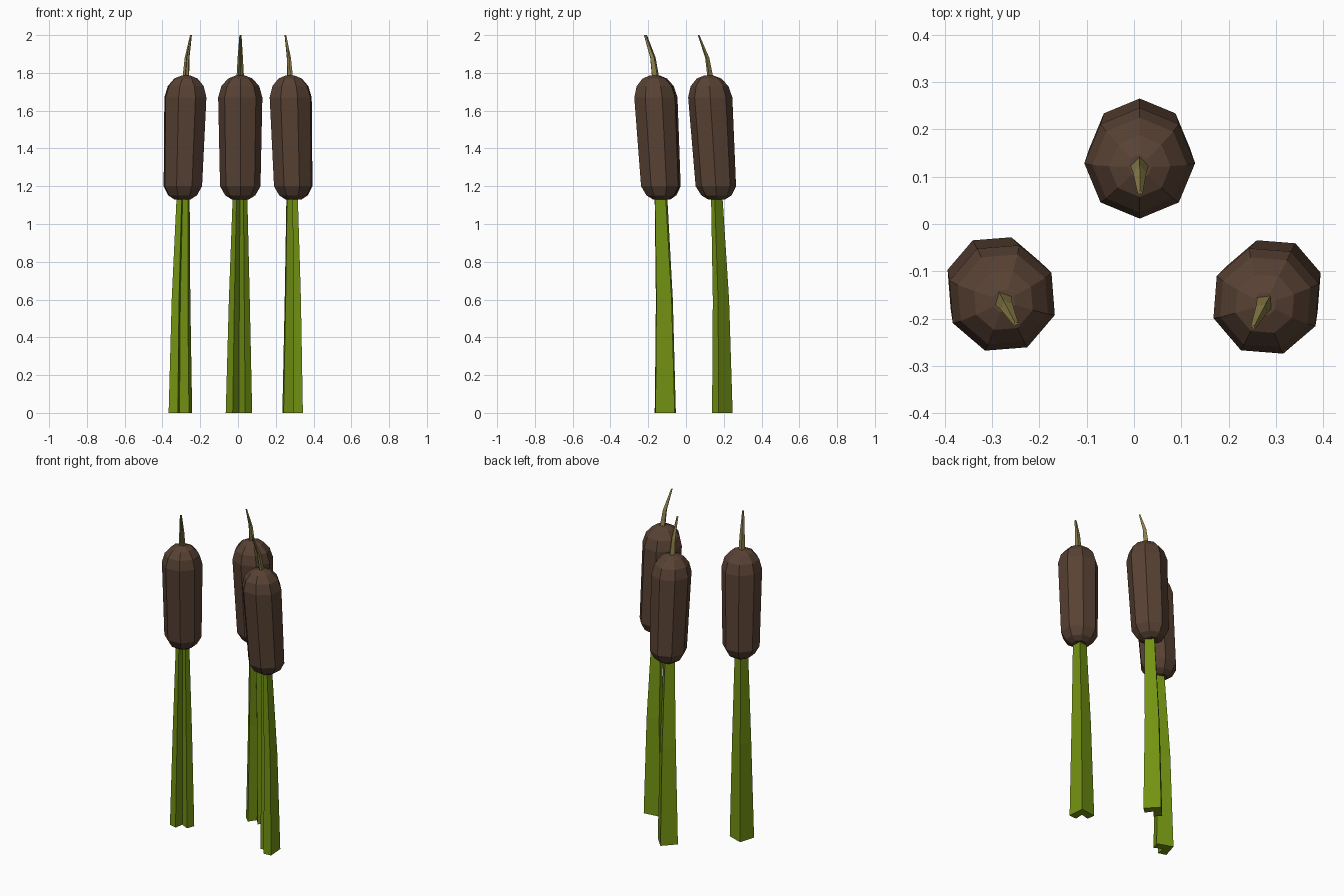
import bpy
from math import sin, cos, pi, radians
from mathutils import Matrix, Vector

if "Cube" in bpy.data.objects:
    bpy.data.objects.remove(bpy.data.objects["Cube"])


def material(name, rgb):
    m = bpy.data.materials.new(name)
    m.use_nodes = True
    m.diffuse_color = (*rgb, 1)
    m.node_tree.nodes["Principled BSDF"].inputs["Base Color"].default_value = (*rgb, 1)
    return m


GREEN = material("leaf green", (0.17, 0.29, 0.006))
BROWN = material("seed head brown", (0.098, 0.054, 0.034))
TAN = material("dry olive tan", (0.26, 0.21, 0.07))


def loft(name, section, stations, mat, place, twist=0):
    """Skin a closed cross-section along stations of (x, y, z, scale)."""
    n = len(section)
    turn = Matrix.Rotation(twist, 4, 'Z')
    verts = []
    for x, y, z, s in stations:
        for px, py in section:
            verts.append(Vector((x, y, z)) + turn @ Vector((px * s, py * s, 0)))
    faces = [list(range(n))[::-1], list(range(len(verts) - n, len(verts)))]
    for k in range(len(stations) - 1):
        for i in range(n):
            j = (i + 1) % n
            faces.append((k * n + i, k * n + j, (k + 1) * n + j, (k + 1) * n + i))
    mesh = bpy.data.meshes.new(name)
    mesh.from_pydata(verts, [], faces)
    mesh.materials.append(mat)
    obj = bpy.data.objects.new(name, mesh)
    obj.matrix_world = place
    bpy.context.collection.objects.link(obj)
    return obj


# Folded blade section (ridge at the back) and eight-sided head section
CHEVRON = [(0, 0.052), (-0.07, -0.022), (-0.033, -0.057),
           (0, -0.012), (0.033, -0.057), (0.07, -0.022)]
OCTAGON = [(cos(i * pi / 4), sin(i * pi / 4)) for i in range(8)]

STEM = [(0, 0, 0, 1), (0.002, -0.008, 0.6, 0.79), (0.006, -0.033, 1.2, 0.53)]
SPIKE = [(0.007, -0.06, 1.74, 0.31), (0.007, -0.082, 1.88, 0.2), (0.008, -0.128, 2.0, 0.08)]
HEAD_PROFILE = [(1.13, 0.045), (1.152, 0.08), (1.2, 0.107), (1.67, 0.117),
                (1.73, 0.1), (1.77, 0.065), (1.786, 0.025)]
HEAD = [(0.007, -0.037 - (z - 1.2) * 0.063, z, r) for z, r in HEAD_PROFILE]

# Reeds: name, base position, lean direction, extra twist of the blade
REEDS = [("back", 0.005, 0.195, 0, 0),
         ("right", -0.315, -0.1, 27, 0),
         ("left", 0.303, -0.1, -27, -12)]

for side, x, y, heading, twist in REEDS:
    place = Matrix.Translation((x, y, 0)) @ Matrix.Rotation(radians(heading), 4, 'Z')
    loft(side + "_stem", CHEVRON, STEM, GREEN, place, radians(twist))
    loft(side + "_seed_head", OCTAGON, HEAD, BROWN, place)
    loft(side + "_spike", CHEVRON, SPIKE, TAN, place, radians(twist))
